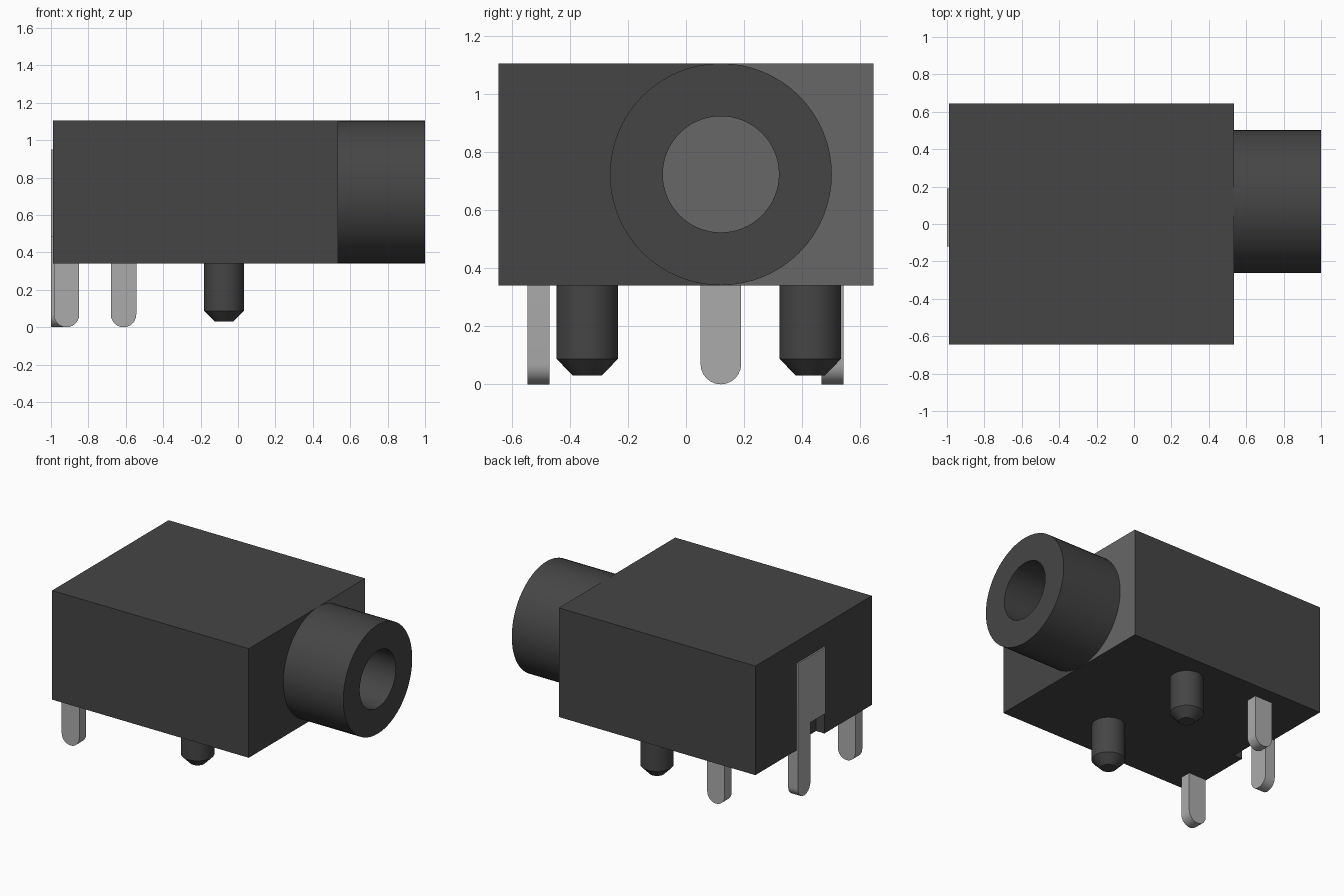
import bpy
import bmesh
import math
from mathutils import Matrix, Vector

cube = bpy.data.objects.get("Cube")
if cube:
    bpy.data.objects.remove(cube, do_unlink=True)


def material(name, value):
    m = bpy.data.materials.new(name)
    m.use_nodes = True
    colour = (value, value, value, 1)
    m.diffuse_color = colour
    m.node_tree.nodes["Principled BSDF"].inputs["Base Color"].default_value = colour
    return m


BLACK = material("black plastic", 0.06)
GREY = material("mid grey", 0.135)
METAL = material("tin metal", 0.41)


def finish(name, bm, mats, smooth=False):
    bmesh.ops.recalc_face_normals(bm, faces=bm.faces)
    mesh = bpy.data.meshes.new(name)
    bm.to_mesh(mesh)
    bm.free()
    for m in mats:
        mesh.materials.append(m)
    obj = bpy.data.objects.new(name, mesh)
    bpy.context.collection.objects.link(obj)
    bpy.ops.object.select_all(action="DESELECT")
    obj.select_set(True)
    bpy.context.view_layer.objects.active = obj
    if smooth:
        bpy.ops.object.shade_smooth_by_angle(angle=math.radians(30))
    return obj


def box(lo, hi):
    bm = bmesh.new()
    lo, hi = Vector(lo), Vector(hi)
    bmesh.ops.create_cube(bm, size=1, matrix=Matrix.Translation((lo + hi) / 2)
                          @ Matrix.Diagonal((*(hi - lo), 1)))
    return bm


def lathe(profile, origin, axis, segments=48):
    """Spin (radius, distance along axis) points about the axis."""
    bm = bmesh.new()
    turn = Vector((0, 0, 1)).rotation_difference(Vector(axis)).to_matrix().to_4x4()
    verts = [bm.verts.new((r, 0, h)) for r, h in profile]
    edges = [bm.edges.new(pair) for pair in zip(verts, verts[1:])]
    bmesh.ops.spin(bm, geom=verts + edges, cent=(0, 0, 0), axis=(0, 0, 1),
                   angle=math.tau, steps=segments)
    bmesh.ops.remove_doubles(bm, verts=bm.verts, dist=0.0001)
    bm.transform(Matrix.Translation(origin) @ turn)
    return bm


def plate(outline, offset, depth):
    """Extrude an outline of 3D points by a depth vector."""
    bm = bmesh.new()
    face = bm.faces.new([bm.verts.new(Vector(p) + Vector(offset)) for p in outline])
    new = bmesh.ops.extrude_face_region(bm, geom=[face])["geom"]
    bmesh.ops.translate(bm, vec=depth,
                        verts=[v for v in new if isinstance(v, bmesh.types.BMVert)])
    return bm


def round_tip(radius, steps=12):
    """Half circle resting on z = 0, from the left side to the right."""
    return [(-radius * math.cos(math.pi * i / steps),
             radius - radius * math.sin(math.pi * i / steps)) for i in range(steps + 1)]


# Housing, with the socket side of its front panel in a lighter grey
bm = box((-0.99, -0.645, 0.34), (0.535, 0.645, 1.105))
bmesh.ops.bisect_plane(bm, geom=bm.verts[:] + bm.edges[:] + bm.faces[:],
                       plane_co=(0, 0.12, 0), plane_no=(0, 1, 0))
for f in bm.faces:
    c = f.calc_center_median()
    f.material_index = int(c.x > 0.53 and c.y > 0.12)
housing = finish("housing", bm, [BLACK, GREY])

# Slot for the rear contact
cutter = finish("slot_cutter", box((-1.1, -0.12, 0.2), (-0.925, 0.19, 0.95)), [BLACK])
cutter.hide_render = True
mod = housing.modifiers.new("slot", "BOOLEAN")
mod.operation = "DIFFERENCE"
mod.solver = "EXACT"
mod.object = cutter
bpy.context.view_layer.objects.active = housing
bpy.ops.object.modifier_apply(modifier="slot")
bpy.data.objects.remove(cutter, do_unlink=True)

# Socket barrel with its bore and grey bore floor
bm = lathe([(0.382, 0), (0.382, 0.465), (0.2, 0.465), (0.2, 0.004), (0, 0.004)],
           (0.535, 0.12, 0.723), (1, 0, 0), 64)
for f in bm.faces:
    f.material_index = int(f.calc_center_median().x < 0.542)
finish("socket_barrel", bm, [BLACK, GREY], smooth=True)

# Locating pegs
for name, y in (("front_peg", -0.34), ("back_peg", 0.428)):
    bm = lathe([(0, 0.03), (0.05, 0.03), (0.106, 0.088), (0.106, 0.35)],
               (-0.075, y, 0), (0, 0, 1))
    finish(name, bm, [BLACK], smooth=True)

# Side pins
tip = round_tip(0.068)
pin = [(x, 0, z) for x, z in tip + [(0.068, 0.35), (-0.068, 0.35)]]
for name, x, y in (("front_pin", -0.917, -0.546), ("back_pin", -0.612, 0.466)):
    finish(name, plate(pin, (x, y, 0), (0, 0.076, 0)), [METAL], smooth=True)

# Rear contact: wide plate narrowing to a pin
tip = [(y + 0.12, z) for y, z in round_tip(0.07)]
contact = [(0, y, z) for y, z in
           tip + [(0.19, 0.95), (-0.12, 0.95), (-0.12, 0.485), (0.05, 0.485)]]
finish("rear_contact", plate(contact, (-1, 0, 0), (0.075, 0, 0)), [METAL], smooth=True)
